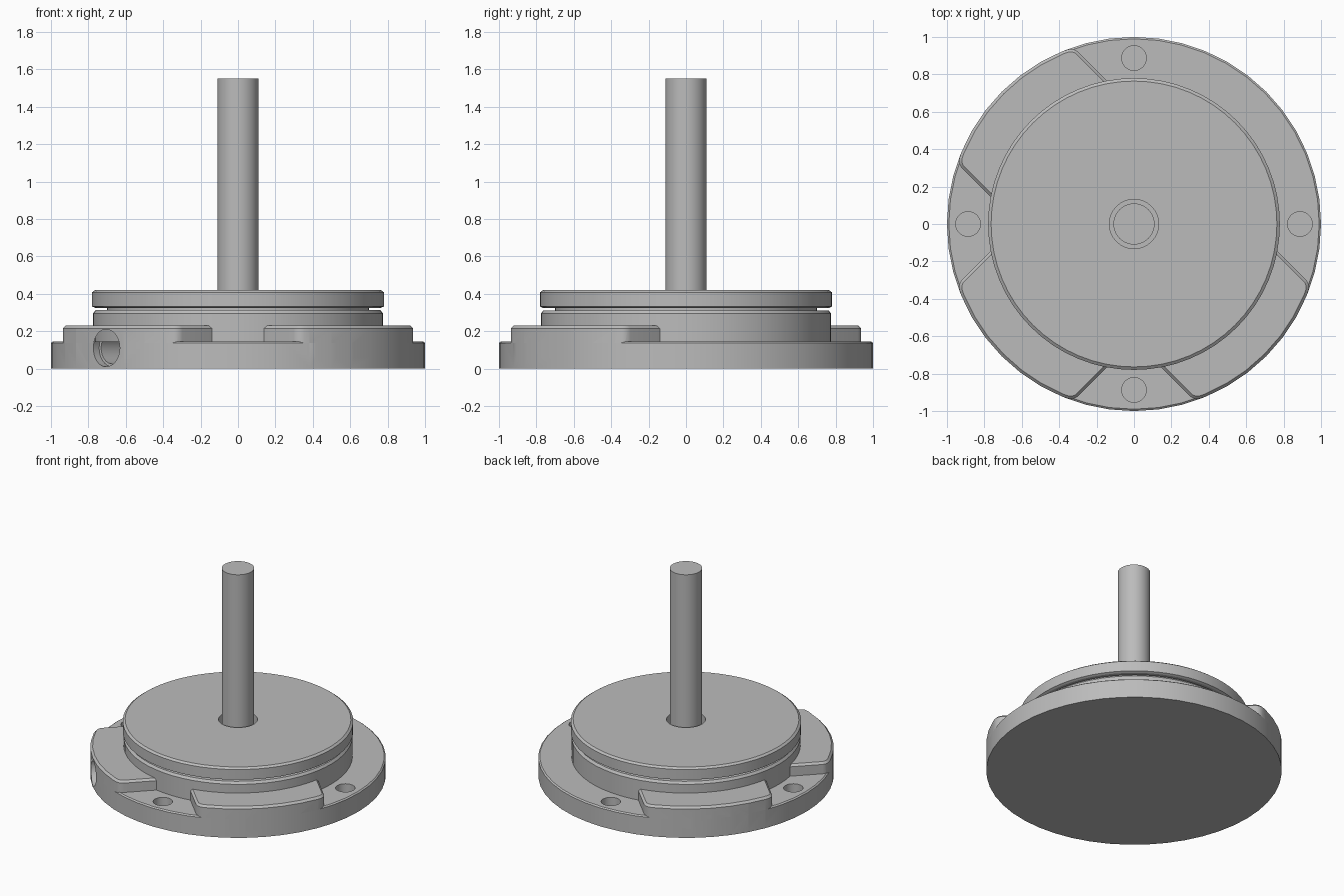
import bpy, bmesh
from math import sin, cos, asin, pi, radians
from mathutils import Matrix

cube = bpy.data.objects.get("Cube")
if cube:
    bpy.data.objects.remove(cube, do_unlink=True)

grey = bpy.data.materials.new("machined grey")
grey.use_nodes = True
grey.diffuse_color = (0.5, 0.5, 0.5, 1)
grey.node_tree.nodes["Principled BSDF"].inputs["Base Color"].default_value = (0.5, 0.5, 0.5, 1)


def to_object(name, bm):
    bmesh.ops.recalc_face_normals(bm, faces=bm.faces)
    mesh = bpy.data.meshes.new(name)
    bm.to_mesh(mesh)
    bm.free()
    mesh.materials.append(grey)
    obj = bpy.data.objects.new(name, mesh)
    bpy.context.collection.objects.link(obj)
    return obj


def lathe(name, profile, sides):
    """Closed solid from (radius, z) rings, capped at both ends."""
    bm = bmesh.new()
    rings = [[bm.verts.new((r * cos(2 * pi * i / sides), r * sin(2 * pi * i / sides), z))
              for i in range(sides)] for r, z in profile]
    for a, b in zip(rings, rings[1:]):
        for i in range(sides):
            j = (i + 1) % sides
            bm.faces.new((a[i], a[j], b[j], b[i]))
    bm.faces.new(rings[0])
    bm.faces.new(rings[-1])
    return to_object(name, bm)


def raised_block(name, angle):
    """Parallel-sided pad with rounded outer corners and a chamfered top."""
    half, rim = 0.44, 0.9975
    corner = asin(half / rim)
    arc = [(cos(k * pi / 24), sin(k * pi / 24)) for k in range(-3, 4)]
    pts = [(0.6, -half), (rim * cos(corner), -half), *arc,
           (rim * cos(corner), half), (0.6, half)]
    bm = bmesh.new()
    face = bm.faces.new([bm.verts.new((x, y, 0.06)) for x, y in pts])
    top = bmesh.ops.extrude_face_region(bm, geom=[face])["geom"]
    bmesh.ops.translate(bm, vec=(0, 0, 0.17),
                        verts=[v for v in top if isinstance(v, bmesh.types.BMVert)])
    corners = [e for e in bm.edges
               if abs(e.verts[0].co.z - e.verts[1].co.z) > 0.1
               and e.verts[0].co.x > 0.7 and abs(e.verts[0].co.y) > 0.43]
    bmesh.ops.bevel(bm, geom=corners, offset=0.035, segments=4, profile=0.5, affect='EDGES')
    rim_edges = [e for e in bm.edges if all(v.co.z > 0.2 for v in e.verts)]
    bmesh.ops.bevel(bm, geom=rim_edges, offset=0.015, segments=1, affect='EDGES')
    bm.transform(Matrix.Rotation(angle, 4, 'Z'))
    return to_object(name, bm)


def cylinder(name, radius, depth, matrix, sides=32):
    bm = bmesh.new()
    bmesh.ops.create_cone(bm, cap_ends=True, segments=sides, radius1=radius,
                          radius2=radius, depth=depth, matrix=matrix)
    return to_object(name, bm)


def combine(target, tool, operation):
    mod = target.modifiers.new("combine", 'BOOLEAN')
    mod.operation, mod.solver, mod.object = operation, 'EXACT', tool
    bpy.context.view_layer.objects.active = target
    bpy.ops.object.modifier_apply(modifier=mod.name)
    bpy.data.objects.remove(tool, do_unlink=True)


# Flange with three raised pads
flange = lathe("flange", [(1, 0), (1, 0.137), (0.99, 0.145)], 48)
for deg in (135, 225, 315):
    combine(flange, raised_block("raised_pad", radians(deg)), 'UNION')

# Four blind bolt holes
for k in range(4):
    place = Matrix.Rotation(k * pi / 2, 4, 'Z') @ Matrix.Translation((0.887, 0, 0.145))
    combine(flange, cylinder("bolt_hole", 0.066, 0.18, place), 'DIFFERENCE')

# Stepped port in the front right pad
for radius, start in ((0.1, 0.95), (0.085, 0.8)):
    length = 1.1 - start
    place = (Matrix.Rotation(radians(225), 4, 'Z')
             @ Matrix.Translation((start + length / 2, 0, 0.11))
             @ Matrix.Rotation(pi / 2, 4, 'Y'))
    combine(flange, cylinder("port", radius, length, place), 'DIFFERENCE')

# Drum body with chamfered shoulder and narrow neck under the cap
body = lathe("drum_body", [(0.775, 0.12), (0.775, 0.295), (0.762, 0.312),
                           (0.7, 0.312), (0.7, 0.335)], 64)

# Cap disc with a clearance hole around the shaft
cap = lathe("cap_disc", [(0.765, 0.325), (0.78, 0.332), (0.78, 0.408), (0.764, 0.42)], 64)
combine(cap, cylinder("clearance", 0.132, 0.3, Matrix.Translation((0, 0, 0.4))), 'DIFFERENCE')

# Central shaft
shaft = lathe("shaft", [(0.11, 0.3), (0.11, 1.55)], 32)

for part in (flange, body, cap, shaft):
    bpy.ops.object.select_all(action='DESELECT')
    part.select_set(True)
    bpy.context.view_layer.objects.active = part
    bpy.ops.object.shade_smooth_by_angle(angle=radians(25))
